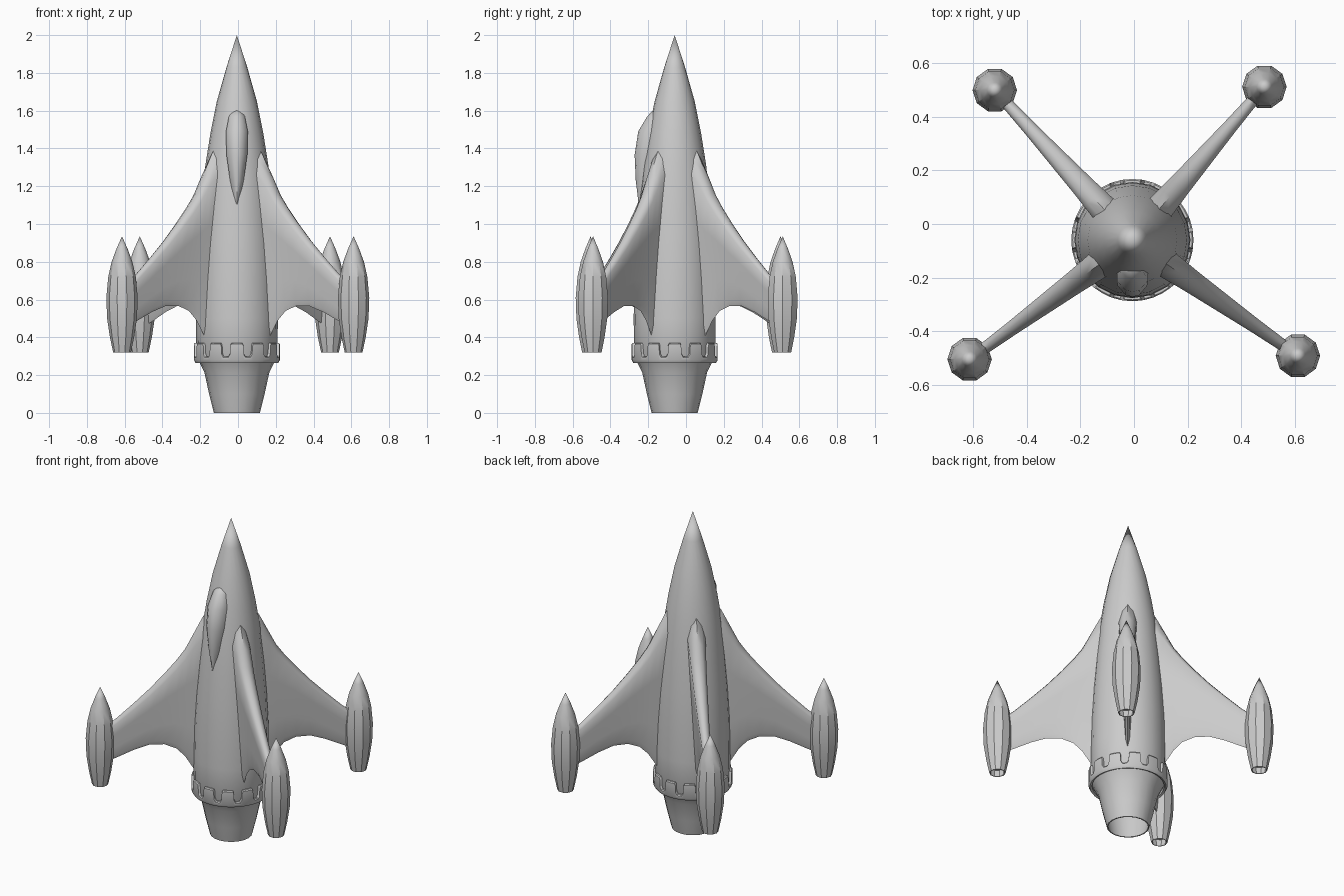
import bpy, bmesh, math
from mathutils import Matrix, Vector

if "Cube" in bpy.data.objects:
    bpy.data.objects.remove(bpy.data.objects["Cube"])

AXIS = Vector((-0.006, -0.06, 0))
PODS = [(-0.614, -0.505), (0.612, -0.492), (-0.52, 0.50), (0.487, 0.512)]


def finish(name, bm, matrix=Matrix(), angle=35):
    bmesh.ops.remove_doubles(bm, verts=bm.verts, dist=1e-5)
    bmesh.ops.recalc_face_normals(bm, faces=bm.faces)
    me = bpy.data.meshes.new(name)
    bm.to_mesh(me)
    bm.free()
    ob = bpy.data.objects.new(name, me)
    bpy.context.collection.objects.link(ob)
    ob.matrix_world = matrix
    bpy.ops.object.select_all(action='DESELECT')
    ob.select_set(True)
    bpy.context.view_layer.objects.active = ob
    bpy.ops.object.shade_smooth_by_angle(angle=math.radians(angle))
    return ob


def loft(rings, closed=False):
    """Skin a list of equal-length point loops; cap the ends unless closed."""
    bm = bmesh.new()
    rows = [[bm.verts.new(p) for p in ring] for ring in rings]
    n = len(rows[0])
    pairs = list(zip(rows, rows[1:])) + ([(rows[-1], rows[0])] if closed else [])
    for a, b in pairs:
        for i in range(n):
            j = (i + 1) % n
            bm.faces.new((a[i], a[j], b[j], b[i]))
    if not closed:
        bm.faces.new(rows[0])
        bm.faces.new(rows[-1])
    return bm


def lathe(name, profile, sides, loc):
    bm = bmesh.new()
    vs = [bm.verts.new((r, 0, z)) for r, z in profile]
    es = [bm.edges.new(p) for p in zip(vs, vs[1:])]
    bmesh.ops.spin(bm, geom=vs + es, cent=(0, 0, 0), axis=(0, 0, 1),
                   angle=2 * math.pi, steps=sides)
    return finish(name, bm, Matrix.Translation(loc))


# hull with hollow exhaust nozzle
lathe("hull", [(0, 2), (0.055, 1.83), (0.106, 1.65), (0.14, 1.48), (0.167, 1.31),
               (0.188, 1.1), (0.204, 0.9), (0.214, 0.7), (0.217, 0.5), (0.215, 0.3),
               (0.197, 0.265), (0.172, 0.215), (0.147, 0.1), (0.122, 0),
               (0.115, 0), (0.15, 0.18), (0, 0.18)], 20, AXIS)

# crenellated collar: ring whose top edge steps between teeth and U-shaped slots
TOOTH = [(0, 0.37), (0.25, 0.37), (0.5, 0.37), (0.54, 0.36), (0.56, 0.315), (0.64, 0.298),
         (0.86, 0.298), (0.94, 0.315), (0.96, 0.36)]
rings = []
for k in range(12):
    for f, top in TOOTH:
        a = (k + f - 0.25) * math.tau / 12 - math.pi / 2
        sec = [(0.207, 0.27), (0.219, 0.265), (0.228, 0.28), (0.228, top - 0.006),
               (0.223, top), (0.207, top)]
        rings.append([(r * math.cos(a), r * math.sin(a), z) for r, z in sec])
finish("collar", loft(rings, True), Matrix.Translation(AXIS))

# canopy blister on the front of the nose: (z, half width, inner depth, outer depth)
rings = []
for z, w, d0, d1 in [(1.6, 0.025, 0.08, 0.117), (1.57, 0.042, 0.08, 0.145),
                     (1.49, 0.058, 0.09, 0.193), (1.365, 0.055, 0.11, 0.212),
                     (1.23, 0.036, 0.13, 0.206), (1.1, 0.008, 0.15, 0.19)]:
    m = d0 + (d1 - d0) * 0.6
    rings.append([(-w, -d0, z), (-w, -m, z), (-w * 0.45, -d1 + 0.006, z), (0, -d1, z),
                  (w * 0.45, -d1 + 0.006, z), (w, -m, z), (w, -d0, z)])
finish("canopy", loft(rings), Matrix.Translation(AXIS), 50)

# swept fins: (distance from axis, leading z, trailing z, half thickness, nose length)
FIN = [(0.1, 1.47, 0.36, 0.054, 0.14), (0.165, 1.37, 0.37, 0.052, 0.11),
       (0.215, 1.27, 0.41, 0.048, 0.07), (0.265, 1.17, 0.49, 0.044, 0.05),
       (0.315, 1.10, 0.54, 0.041, 0.045), (0.385, 1.015, 0.567, 0.037, 0.04),
       (0.47, 0.92, 0.565, 0.032, 0.035), (0.56, 0.83, 0.533, 0.027, 0.03),
       (0.66, 0.735, 0.485, 0.023, 0.025), (0.72, 0.69, 0.46, 0.021, 0.025)]
# wing tip pods with open tails
POD = [(0, 0.935), (0.029, 0.87), (0.055, 0.8), (0.073, 0.72), (0.083, 0.61),
       (0.079, 0.5), (0.064, 0.4), (0.047, 0.32), (0.042, 0.32), (0.05, 0.365), (0, 0.365)]

for n, (px, py) in enumerate(PODS, 1):
    rings = []
    for r, zl, zt, t, nose in FIN:
        h = zl - zt
        side = [(t * 0.6, zl - nose * 0.35), (t, zl - nose), (t * 0.8, zl - nose - h * 0.25),
                (t * 0.5, zt + h * 0.3), (t * 0.25, zt + h * 0.06)]
        rings.append([(r, 0, zl)] + [(r, y, z) for y, z in side] + [(r, 0, zt)]
                     + [(r, -y, z) for y, z in reversed(side)])
    ang = math.atan2(py - AXIS.y, px - AXIS.x)
    finish(f"fin_{n}", loft(rings),
           Matrix.Translation(AXIS) @ Matrix.Rotation(ang, 4, 'Z'), 50)
    lathe(f"pod_{n}", POD, 10, (px, py, 0))
